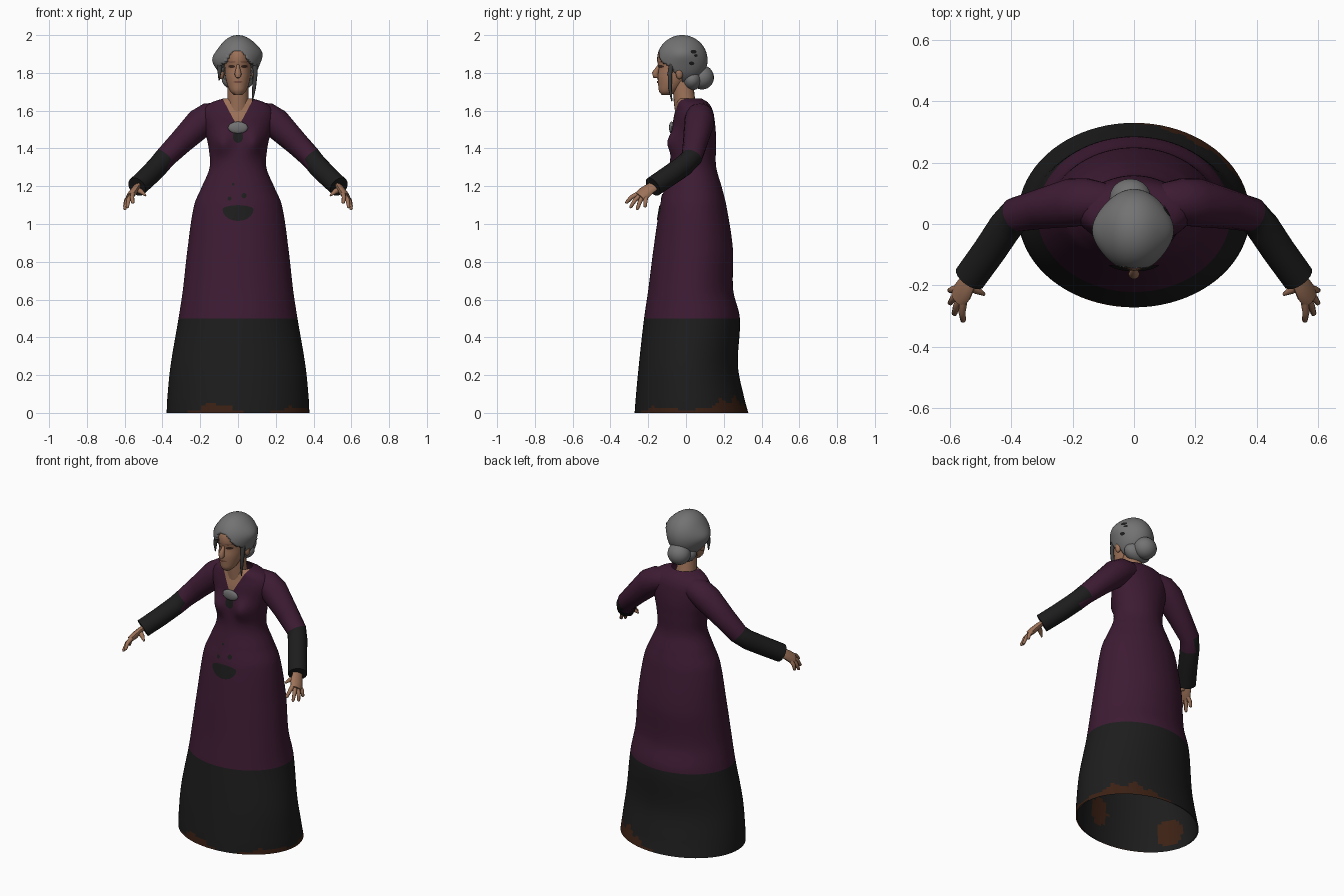
import bpy, bmesh, math
from mathutils import Vector
from mathutils.bvhtree import BVHTree

if "Cube" in bpy.data.objects:
    bpy.data.objects.remove(bpy.data.objects["Cube"])


def material(name, rgb):
    m = bpy.data.materials.new(name)
    m.diffuse_color = (*rgb, 1)
    m.use_nodes = True
    m.node_tree.nodes["Principled BSDF"].inputs["Base Color"].default_value = m.diffuse_color
    return m


PURPLE = material("purple cloth", (0.047, 0.011, 0.033))
BLACK = material("black cloth", (0.012, 0.012, 0.012))
SKIN = material("skin", (0.34, 0.17, 0.10))
GREY = material("grey hair", (0.17, 0.17, 0.17))
SHADE = material("dark grey hair", (0.05, 0.05, 0.05))
BROWN = material("brown stain", (0.045, 0.015, 0.007))
DARK = material("dark features", (0.045, 0.02, 0.014))
LIP = material("lips", (0.19, 0.075, 0.05))


def finish(name, bm, *mats):
    bmesh.ops.recalc_face_normals(bm, faces=bm.faces)
    me = bpy.data.meshes.new(name)
    bm.to_mesh(me)
    ob = bpy.data.objects.new(name, me)
    bpy.context.collection.objects.link(ob)
    for m in mats:
        me.materials.append(m)
    return ob


def loft(rings, caps=True):
    """Join equal rings of points into a skin."""
    bm = bmesh.new()
    vs = [[bm.verts.new(p) for p in r] for r in rings]
    n = len(vs[0])
    for a, b in zip(vs, vs[1:]):
        for i in range(n):
            bm.faces.new((a[i], a[(i + 1) % n], b[(i + 1) % n], b[i]))
    if caps:
        bm.faces.new(vs[0])
        bm.faces.new(vs[-1])
    return bm


def spline(rows, step):
    """Smoothly resample profile rows keyed by their first value."""
    def slope(i, k):
        a, b = rows[max(i - 1, 0)], rows[min(i + 1, len(rows) - 1)]
        return (b[k] - a[k]) / (b[0] - a[0])
    out = []
    for i in range(len(rows) - 1):
        p, q = rows[i], rows[i + 1]
        h = q[0] - p[0]
        n = max(1, round(h / step))
        for j in range(n):
            t = j / n
            out.append([p[0] + h * t] + [
                p[k] * (2*t**3 - 3*t*t + 1) + q[k] * (3*t*t - 2*t**3)
                + h * (slope(i, k) * (t**3 - 2*t*t + t) + slope(i + 1, k) * (t**3 - t*t))
                for k in range(1, len(p))])
    return out + [list(rows[-1])]


def ovals(rows, n):
    """Horizontal oval rings from z, half width, front y, back y."""
    return [[(rx * math.cos(2*math.pi*i/n),
              (yf + yb)/2 + (yb - yf)/2 * math.sin(2*math.pi*i/n), z)
             for i in range(n)] for z, rx, yf, yb in rows]


def tube(path, radii, n=12, side=(0, 0, 1), flat=1.0):
    pts = [Vector(p) for p in path]
    rings = []
    for i, p in enumerate(pts):
        d = (pts[min(i + 1, len(pts) - 1)] - pts[max(i - 1, 0)]).normalized()
        s = Vector(side)
        u = (s - d * s.dot(d)).normalized()
        v = d.cross(u) * flat
        rings.append([p + radii[i] * (u * math.cos(2*math.pi*k/n) + v * math.sin(2*math.pi*k/n))
                      for k in range(n)])
    return loft(rings)


def ball(c, r, n=20):
    bm = bmesh.new()
    bmesh.ops.create_uvsphere(bm, u_segments=n, v_segments=n * 2 // 3, radius=1)
    for v in bm.verts:
        v.co = Vector([c[k] + r[k] * v.co[k] for k in range(3)])
    return bm


def patch(name, mat, bvh, c, r, look=(0, 1, 0), top=1.0):
    """Thin oval plate laid on a surface, seen along the look direction."""
    look = Vector(look)
    across = Vector((abs(look.y), abs(look.x), 0))
    rings = []
    for f in (0.02, 0.35, 0.7, 1):
        ring = []
        for k in range(20):
            a = 2 * math.pi * k / 20
            up = r[1] * f * math.sin(a) * (top if a < math.pi else 1)
            o = across * (c[0] + r[0] * f * math.cos(a)) + Vector((0, 0, c[1] + up))
            hit = bvh.ray_cast(o - look, look)[0]
            ring.append((hit if hit else o) - look * 0.004)
        rings.append(ring)
    bm = loft(rings, caps=False)
    bm.verts.ensure_lookup_table()
    bm.faces.new(bm.verts[:20])
    return finish(name, bm, mat)


# Dress: one skin from hem to collar
profile = [(0, .378, -.272, .33), (.08, .374, -.266, .308), (.25, .357, -.25, .275),
           (.5, .315, -.222, .285), (.65, .292, -.20, .25), (.87, .267, -.172, .248),
           (1.1, .232, -.137, .213), (1.2, .19, -.112, .188), (1.3, .15, -.088, .16),
           (1.4, .155, -.08, .158), (1.48, .172, -.075, .158), (1.56, .19, -.066, .15),
           (1.61, .18, -.055, .138), (1.645, .138, -.05, .115), (1.665, .075, -.045, .08)]
dress = loft(ovals(spline(profile, .0125), 80), caps=False)
for v in dress.verts:
    x, y, z = v.co
    if y < 0:
        v.co.y -= .036 * math.exp(-((abs(x) - .085) / .05)**2 - ((z - 1.43) / .06)**2)


def cut(faces, co, no):
    geom = list({g for f in faces for g in (f, *f.edges, *f.verts)})
    bmesh.ops.bisect_plane(dress, geom=geom, plane_co=co, plane_no=no)


cut(dress.faces[:], (0, 0, .5), (0, 0, 1))
for s in (1, -1):
    cut([f for f in dress.faces if f.calc_center_median().z > 1.48
         and f.calc_center_median().y < .02], (0, 0, 1.51), (.14, 0, -.075 * s))
for f in dress.faces:
    c = f.calc_center_median()
    a = math.degrees(math.atan2(c.y - .03, c.x))
    stain = sum(h * math.exp(-((a - b) / w)**2)
                for b, w, h in ((42, 30, .09), (-112, 20, .06), (-30, 22, .035)))
    if c.z < .5:
        f.material_index = 2 if c.z < stain * (.85 + .25 * math.sin(a * .3)) else 1
    elif c.z > 1.5 and c.y < .0 and c.z - 1.51 > abs(c.x) * .14 / .075:
        f.material_index = 3
dress_bvh = BVHTree.FromBMesh(dress)
finish("dress", dress, PURPLE, BLACK, BROWN, SKIN)

# Stained lining just inside the hem
rows = [(z, rx - .006, yf + .006, yb - .006) for z, rx, yf, yb in spline(profile[:4], .015)]
lining = loft(ovals(rows, 80), caps=False)
for f in lining.faces:
    c = f.calc_center_median()
    a = math.degrees(math.atan2(c.y - .03, c.x)) % 360
    f.material_index = int(any(((a - b) / 13)**2 + ((c.z - z) / .085)**2 < 1
                               for b, z in ((199, .11), (280, .18))))
finish("hem_lining", lining, BLACK, BROWN)

# Dress ornaments
patch("belt_motif", BLACK, dress_bvh, (0, 1.078), (.082, .062), top=.35)
for i, (x, z, r) in enumerate([(-.045, 1.135, .011), (.032, 1.15, .014), (-.025, 1.21, .007)]):
    patch(f"belt_dot_{i}", BLACK, dress_bvh, (x, z), (r, r))
patch("brooch_ribbon", BLACK, dress_bvh, (0, 1.462), (.027, .033))
finish("brooch", ball((0, -.076, 1.51), (.052, .014, .032)), GREY)

# Sleeves and hands
arm = [(.05, .07, 1.585), (.10, .072, 1.58), (.15, .073, 1.568), (.20, .07, 1.535), (.30, .05, 1.437),
       (.385, .03, 1.352), (.42, -.01, 1.31), (.47, -.085, 1.258), (.535, -.175, 1.197)]
tips = [(.557, -.32, 1.11), (.588, -.297, 1.085), (.602, -.26, 1.075), (.602, -.217, 1.088)]
for s, side in ((1, "right"), (-1, "left")):
    def m(p):
        return Vector((p[0] * s, p[1], p[2]))
    sleeve = tube([m(p) for p in arm], [.05, .064, .076, .08, .066, .057, .056, .055, .054], 18)
    for f in sleeve.faces:
        c = f.calc_center_median()
        f.material_index = int(abs(c.x) - .5 * c.y > .375)
    finish(side + "_sleeve", sleeve, PURPLE, BLACK)
    spread = m((.04, .1, -.03))
    finish(side + "_palm", tube(
        [m((.525, -.155, 1.21)), m((.545, -.195, 1.185)), m((.56, -.222, 1.163)), m((.574, -.247, 1.144))],
        [.028, .035, .04, .033], 12, spread, .5), SKIN)
    for i, tip in enumerate(tips):
        base = m((.566, -.234, 1.152)) + spread.normalized() * (i - 1.5) * .017
        end = m(tip)
        mid = base.lerp(end, .5) + Vector((.004 * s, 0, .008))
        finish(f"{side}_finger_{i}", tube([base, mid, base.lerp(end, .92), end],
                                          [.013, .0115, .009, .003], 8), SKIN)
    finish(side + "_thumb", tube([m((.545, -.195, 1.185)), m((.513, -.215, 1.172)), m((.488, -.23, 1.15))],
                                 [.017, .014, .005], 8), SKIN)

# Neck and head
X = (1, 0, 0)
finish("neck", tube([(0, .015, 1.56), (0, -.008, 1.65), (0, -.02, 1.78)], [.068, .057, .054], 20, X), SKIN)
face = [(1.683, .022, -.128, -.08), (1.70, .04, -.142, -.05), (1.735, .056, -.147, -.01),
        (1.78, .067, -.15, .03), (1.83, .071, -.145, .06), (1.87, .071, -.153, .07),
        (1.92, .065, -.142, .07), (1.96, .04, -.1, .05)]
head = loft(ovals(spline(face, .012), 28))
head_bvh = BVHTree.FromBMesh(head)
finish("head", head, SKIN)
finish("nose", tube([(0, -.138, 1.85), (0, -.148, 1.828), (0, -.163, 1.797), (0, -.162, 1.787), (0, -.143, 1.778)],
                    [.006, .01, .018, .017, .008], 12, X), SKIN)
patch("mouth", LIP, head_bvh, (0, 1.752), (.024, .006))
for s, side in ((1, "right"), (-1, "left")):
    patch(side + "_eye", DARK, head_bvh, (.034 * s, 1.834), (.018, .008))
    patch(side + "_brow", LIP, head_bvh, (.034 * s, 1.858), (.021, .003))
    finish(side + "_ear", ball((.088 * s, -.035, 1.80), (.016, .02, .034), 12), SKIN)

# Hair: shell with swept sides and an arched opening for the face
hair = ball((0, -.02, 1.868), (.112, .134, .132), 64)
for v in hair.verts:
    x, y, z = v.co
    centre, lift = (1.87, .022) if x < 0 else (1.91, .02)
    v.co.x += lift * x / .1 * math.exp(-((z - centre) / .055)**2 - ((y + .02) / .09)**2)
hair_bvh = BVHTree.FromBMesh(hair)
doomed = []
for f in hair.faces:
    c = f.calc_center_median()
    arch = ((c.x + .005) / .074)**2 + ((c.z - 1.80) / .12)**2 < 1
    low = c.z < 1.79 - .8 * (c.y + .04)
    if (c.y < -.04 and arch) or (c.y < -.02 and low):
        doomed.append(f)
bmesh.ops.delete(hair, geom=doomed, context='FACES')
shell = finish("hair", hair, GREY)
mod = shell.modifiers.new("thickness", 'SOLIDIFY')
mod.thickness = .03
mod.offset = -1
finish("hair_nape", ball((0, .03, 1.765), (.086, .055, .058)), GREY)
finish("hair_bun", ball((-.012, .085, 1.776), (.068, .063, .064)), GREY)
finish("hair_strand_right", tube([(.088, -.07, 1.88), (.092, -.085, 1.80), (.085, -.085, 1.72), (.076, -.075, 1.65)],
                                 [.016, .012, .010, .003], 8, X), SHADE)
finish("hair_strand_left", tube([(-.095, -.07, 1.87), (-.098, -.085, 1.81), (-.1, -.08, 1.76)],
                                [.016, .011, .003], 8, X), SHADE)
for i, (y, z, r) in enumerate([(.04, 1.912, .015), (.03, 1.85, .014), (.052, 1.892, .010)]):
    patch(f"hair_gap_{i}", BLACK, hair_bvh, (y, z), (r, r * .7), (-1, 0, 0))

# Smooth shading with crisp edges kept
for ob in bpy.context.collection.objects:
    ob.select_set(True)
    bpy.context.view_layer.objects.active = ob
bpy.ops.object.shade_smooth_by_angle(angle=math.radians(50))
